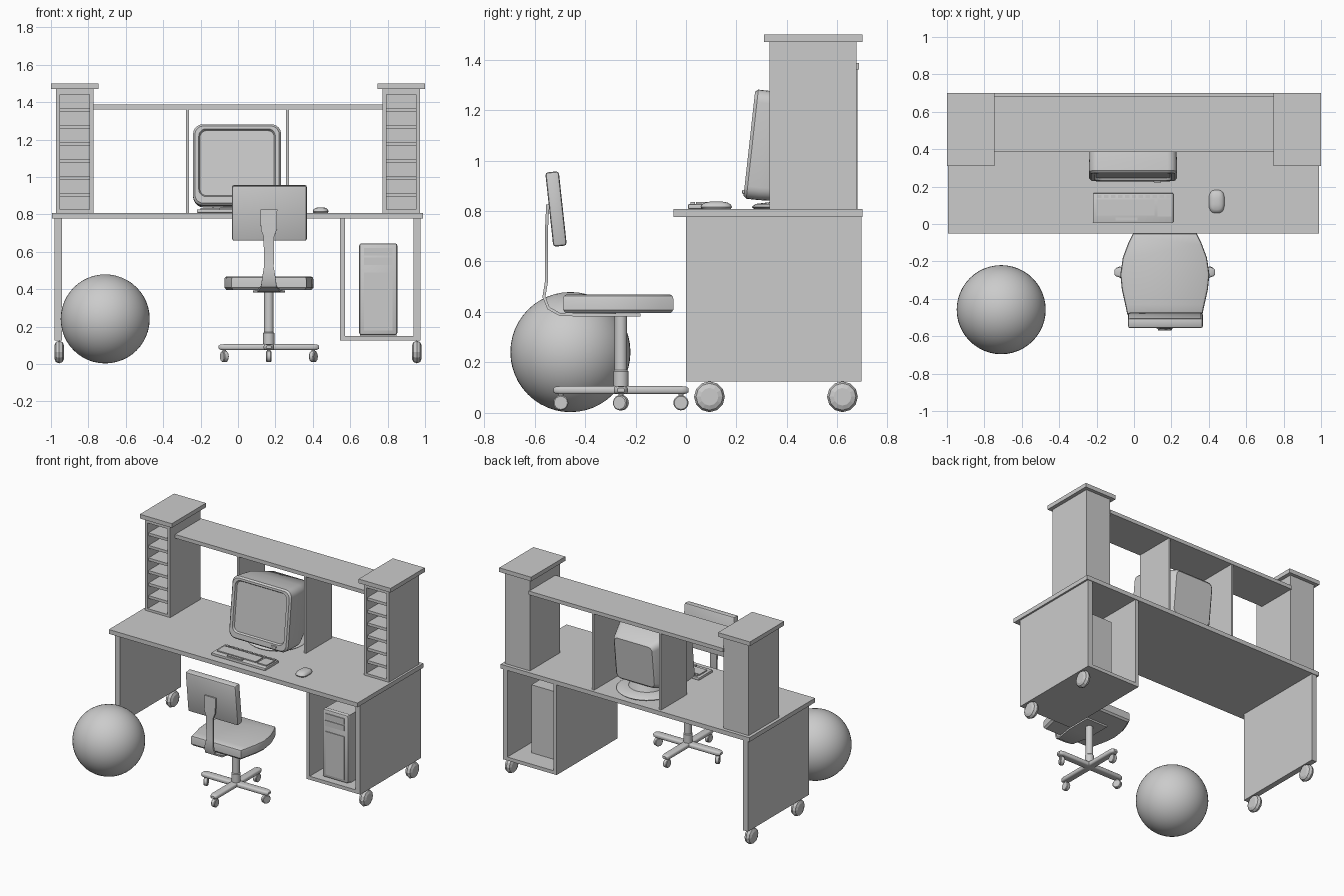
import bpy, bmesh, math
from mathutils import Matrix, Vector

if "Cube" in bpy.data.objects:
    bpy.data.objects.remove(bpy.data.objects["Cube"])


def finish(name, bm, bevel=0, seg=2, smooth=False):
    if bevel:
        bmesh.ops.bevel(bm, geom=bm.edges[:], offset=bevel, segments=seg, profile=0.5, affect='EDGES')
    bmesh.ops.recalc_face_normals(bm, faces=bm.faces[:])
    me = bpy.data.meshes.new(name)
    bm.to_mesh(me)
    bm.free()
    ob = bpy.data.objects.new(name, me)
    bpy.context.collection.objects.link(ob)
    if smooth:
        bpy.ops.object.select_all(action='DESELECT')
        ob.select_set(True)
        bpy.context.view_layer.objects.active = ob
        bpy.ops.object.shade_smooth_by_angle(angle=math.radians(35))
    return ob


def box(name, x, y, z, bevel=0, tilt=0, seg=2):
    """Box from (min, max) ranges, optionally bevelled and tilted about x."""
    bm = bmesh.new()
    size = Vector((x[1] - x[0], y[1] - y[0], z[1] - z[0]))
    bmesh.ops.create_cube(bm, size=1, matrix=Matrix.Diagonal((*size, 1)))
    ob = finish(name, bm, bevel, seg, bevel > 0)
    ob.location = ((x[0] + x[1]) / 2, (y[0] + y[1]) / 2, (z[0] + z[1]) / 2)
    ob.rotation_euler.x = math.radians(tilt)
    return ob


def loft(name, rings, smooth=True):
    """Skin equal-length rings of points and cap both ends."""
    bm = bmesh.new()
    vs = [[bm.verts.new(p) for p in r] for r in rings]
    n = len(vs[0])
    for a, b in zip(vs, vs[1:]):
        for i in range(n):
            bm.faces.new((a[i], a[(i + 1) % n], b[(i + 1) % n], b[i]))
    bm.faces.new(vs[0])
    bm.faces.new(vs[-1])
    return finish(name, bm, smooth=smooth)


def lathe(name, profile, loc, n=24, axis='Z', spin=0, smooth=True):
    """Lathe (radius, height) pairs about z or x."""
    rings = [[(r * math.cos(2 * math.pi * i / n), r * math.sin(2 * math.pi * i / n), h)
              for i in range(n)] for r, h in profile]
    ob = loft(name, rings, smooth)
    ob.location = loc
    if axis == 'X':
        ob.rotation_euler = (0, math.pi / 2, math.radians(spin))
    return ob


def rounded(hw, z0, z1, r, y, n=5):
    """Rounded rectangle in the xz plane at depth y."""
    pts = []
    for k, (cx, cz) in enumerate([(hw - r, z1 - r), (r - hw, z1 - r), (r - hw, z0 + r), (hw - r, z0 + r)]):
        for i in range(n + 1):
            a = math.pi / 2 * (k + i / n)
            pts.append((cx + r * math.cos(a), y, cz + r * math.sin(a)))
    return pts


# Desk: worktop, left panel and open cabinet
box("worktop", (-0.995, 0.988), (-0.05, 0.7), (0.777, 0.808))
box("left_panel", (-0.98, -0.94), (0, 0.695), (0.125, 0.777))
box("cabinet_outer_panel", (0.938, 0.975), (0, 0.695), (0.125, 0.777))
box("cabinet_inner_panel", (0.545, 0.572), (0, 0.695), (0.125, 0.777))
box("cabinet_floor", (0.572, 0.938), (0, 0.695), (0.125, 0.15))

# Desk wheels
for x in (-0.956, 0.956):
    for y in (0.093, 0.62):
        lathe("desk_wheel", [(0.035, -0.026), (0.053, -0.018), (0.061, 0), (0.053, 0.018), (0.035, 0.026)],
              (x, y, 0.064), 12, 'X', smooth=False)

# Hutch towers with shelves
for side in (-1, 1):
    def mx(a, b):
        return tuple(sorted((side * a, side * b)))
    for a, b in ((0.772, 0.793), (0.952, 0.973)):
        box("tower_side", mx(a, b), (0.33, 0.675), (0.808, 1.47))
    box("tower_back", mx(0.793, 0.952), (0.655, 0.675), (0.808, 1.47))
    box("tower_base", mx(0.793, 0.952), (0.33, 0.655), (0.808, 0.825))
    box("tower_head", mx(0.793, 0.952), (0.33, 0.655), (1.442, 1.47))
    for i in range(6):
        z = 0.895 + 0.0905 * i
        box("tower_shelf", mx(0.793, 0.952), (0.34, 0.655), (z, z + 0.02))
    box("tower_cap", mx(0.745, 1.0), (0.31, 0.7), (1.47, 1.5))

# Long shelf and dividers
box("long_shelf", (-0.775, 0.775), (0.385, 0.685), (1.36, 1.387))
for x in (-0.27, 0.265):
    box("shelf_divider", (x - 0.008, x + 0.008), (0.385, 0.68), (0.808, 1.36))

# Monitor with recessed screen and tapered back
spec = [(0.014, 0.198, 0.052, 0.402, 0.035), (0, 0.205, 0.045, 0.41, 0.04), (0, 0.225, 0.01, 0.425, 0.045),
        (0.012, 0.235, 0, 0.435, 0.05), (0.06, 0.235, 0, 0.435, 0.05), (0.16, 0.23, 0.005, 0.43, 0.05),
        (0.33, 0.165, 0.07, 0.4, 0.04), (0.345, 0.15, 0.085, 0.385, 0.03)]
monitor = loft("monitor", [rounded(hw, a, b, r, y) for y, hw, a, b, r in spec])
monitor.location = (-0.005, 0.227, 0.85)
monitor.rotation_euler.x = math.radians(-6.3)
box("monitor_button", (0.105, 0.145), (0.222, 0.24), (0.868, 0.884), 0.004)
lathe("monitor_stand", [(0.19, 0), (0.2, 0.008), (0.185, 0.02), (0.12, 0.028), (0.1, 0.075)], (-0.01, 0.46, 0.808), 32)

# Keyboard
box("keyboard_base", (-0.22, 0.21), (0.008, 0.165), (0.808, 0.827), 0.004)
box("main_keys", (-0.2, 0.11), (0.045, 0.13), (0.827, 0.835))
box("space_bar", (-0.1, 0.02), (0.018, 0.036), (0.827, 0.835))
box("number_keys", (0.125, 0.2), (0.04, 0.13), (0.827, 0.835))
for i in range(11):
    x = -0.185 + 0.037 * i
    box("function_key", (x - 0.012, x + 0.012), (0.14, 0.155), (0.827, 0.835))

# Mouse
mouse = lathe("mouse", [(0.9, 0), (1, 0.01), (0.92, 0.02), (0.7, 0.028), (0.3, 0.032)], (0.442, 0.12, 0.806))
for v in mouse.data.vertices:
    # squarish outline
    r = math.hypot(v.co.x, v.co.y)
    k = (abs(v.co.x / r) ** 3 + abs(v.co.y / r) ** 3) ** (-1 / 3)
    v.co.x *= 0.042 * k
    v.co.y *= 0.062 * k

# Computer case in the cabinet
box("computer_case", (0.652, 0.848), (0.07, 0.55), (0.15, 0.64))
box("case_front", (0.648, 0.852), (0.035, 0.075), (0.155, 0.645), 0.012)
for z in (0.53, 0.58):
    box("drive_bay", (0.675, 0.825), (0.029, 0.04), (z, z + 0.04))
box("case_lower_panel", (0.675, 0.825), (0.03, 0.04), (0.18, 0.49))

# Exercise ball
bm = bmesh.new()
bmesh.ops.create_uvsphere(bm, u_segments=48, v_segments=24, radius=0.238)
finish("ball", bm, smooth=True).location = (-0.71, -0.458, 0.241)

# Chair seat and backrest
CX, CY = 0.165, -0.258
half = [(0.17, -0.05), (0.195, -0.1), (0.225, -0.18), (0.238, -0.27), (0.23, -0.35), (0.21, -0.44), (0.2, -0.487)]
outline = half + [(-x, y) for x, y in reversed(half)]
seat_rings = [[(CX + x * s, -0.268 + (y + 0.268) * s, z) for x, y in outline]
              for s, z in ((0.95, 0.395), (1, 0.408), (1, 0.452), (0.985, 0.463), (0.94, 0.469))]
loft("seat", seat_rings)
box("backrest", (-0.032, 0.368), (-0.542, -0.488), (0.66, 0.956), 0.011, 6.2)

# Chair back support: bent strip
path = [(-0.548, 0.825, 0.045), (-0.553, 0.72, 0.043), (-0.553, 0.68, 0.028), (-0.553, 0.52, 0.026),
        (-0.563, 0.46, 0.036), (-0.545, 0.415, 0.042), (-0.5, 0.39, 0.06), (-0.36, 0.387, 0.085), (-0.18, 0.387, 0.085)]
rings = []
for i, (y, z, w) in enumerate(path):
    a, b = path[max(i - 1, 0)], path[min(i + 1, len(path) - 1)]
    t = Vector((b[0] - a[0], b[1] - a[1])).normalized() * 0.006
    rings.append([(CX + sx * w, y - s * t.y, z + s * t.x) for sx, s in ((-1, -1), (1, -1), (1, 1), (-1, 1))])
loft("back_support", rings)

# Chair post
lathe("chair_post", [(0.03, 0), (0.03, 0.085), (0.025, 0.09), (0.025, 0.305)], (CX, CY, 0.08))

# Chair base: four rounded legs with casters
for k in range(4):
    ang = k * math.pi / 2
    leg = loft("chair_leg", [rounded(w, -0.016 * s, 0.016 * s, 0.012 * s, y, 3)
                             for y, w, s in ((0, 0.028, 1), (0.24, 0.028, 1), (0.26, 0.022, 0.85), (0.268, 0.014, 0.5))])
    leg.location = (CX, CY, 0.09)
    leg.rotation_euler.z = ang
    x, y = CX - 0.238 * math.sin(ang), CY + 0.238 * math.cos(ang)
    lathe("caster_stem", [(0.01, 0), (0.01, 0.035)], (x, y, 0.045), 12)
    lathe("caster", [(0.026, -0.014), (0.03, -0.01), (0.03, 0.01), (0.026, 0.014)],
          (x, y, 0.04), 20, 'X', (0, 25, 0, -25)[k])
